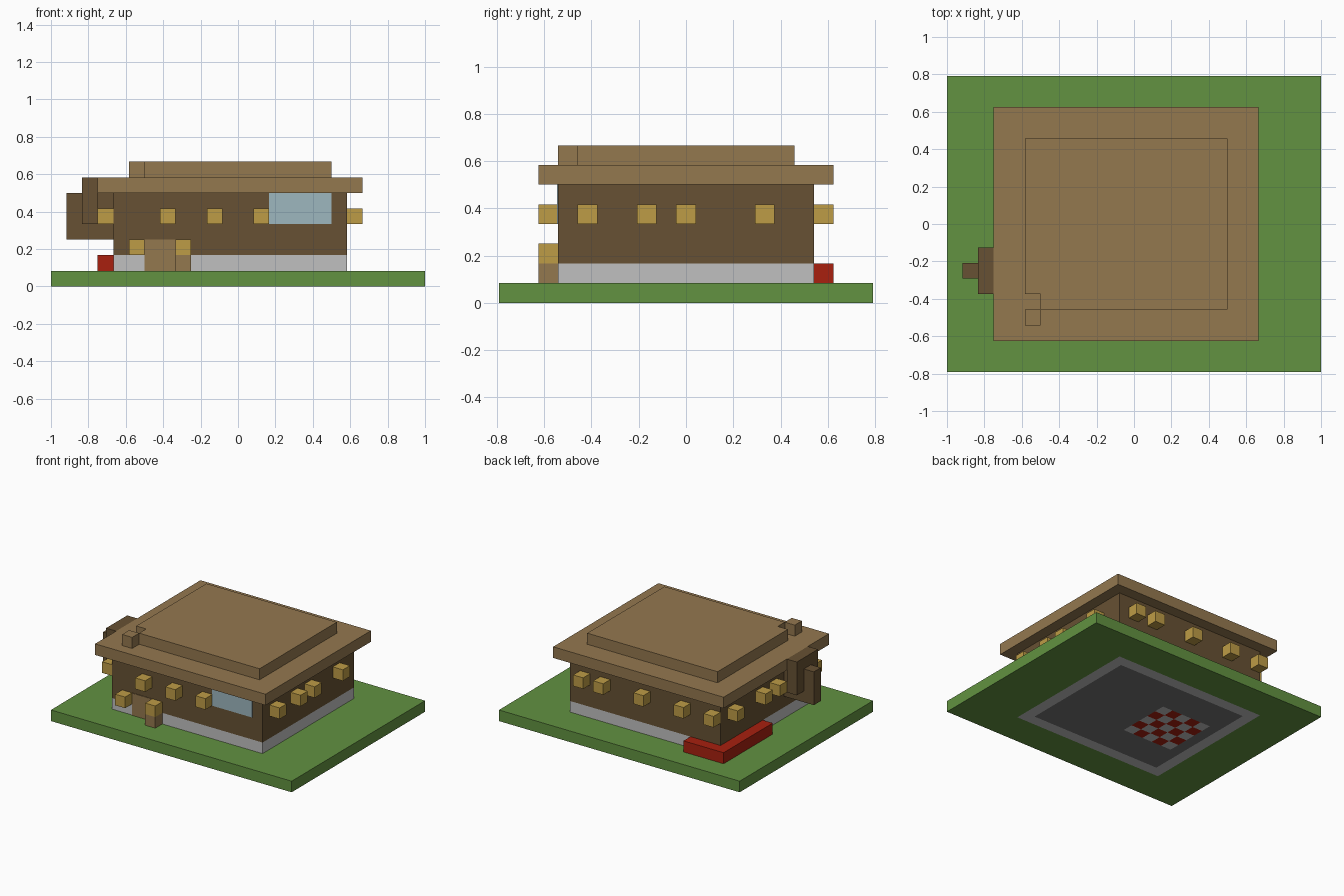
import bpy
import bmesh
from mathutils import Matrix, Vector

U = 1 / 12            # edge of one building block
NX, NY = 24, 19       # plot size in blocks

if "Cube" in bpy.data.objects:
    bpy.data.objects.remove(bpy.data.objects["Cube"], do_unlink=True)


def linear(c):
    c /= 255
    return c / 12.92 if c <= 0.04045 else ((c + 0.055) / 1.055) ** 2.4


def material(name, *rgb):
    colour = [linear(c) for c in rgb] + [1]
    mat = bpy.data.materials.new(name)
    mat.use_nodes = True
    mat.diffuse_color = colour
    mat.node_tree.nodes["Principled BSDF"].inputs["Base Color"].default_value = colour
    return mat


GRASS = material("grass green", 98, 146, 65)
STONE = material("light stone", 192, 192, 192)
FLOOR = material("dark floor", 114, 114, 114)
RED = material("red", 168, 32, 15)
WOOD = material("dark wood", 103, 81, 51)
ROOF = material("light wood", 148, 120, 79)
GOLD = material("lamp gold", 190, 156, 70)
GLASS = material("pale glass", 158, 183, 191)


def place(i, j, k):
    """Block coordinates to world position."""
    return Vector(((i - NX / 2) * U, (j - NY / 2) * U, k * U))


def finish(name, bm, *mats):
    bmesh.ops.recalc_face_normals(bm, faces=bm.faces)
    mesh = bpy.data.meshes.new(name)
    bm.to_mesh(mesh)
    bm.free()
    for mat in mats:
        mesh.materials.append(mat)
    obj = bpy.data.objects.new(name, mesh)
    bpy.context.collection.objects.link(obj)
    return obj


def box(name, mat, low, high):
    """Box spanning two corners in block coordinates."""
    a, b = place(*low), place(*high)
    bm = bmesh.new()
    bmesh.ops.create_cube(bm, size=1, matrix=Matrix.Translation((a + b) / 2)
                          @ Matrix.Diagonal((*(b - a), 1)))
    return finish(name, bm, mat)


def block(name, mat, i, j, k):
    return box(name, mat, (i, j, k), (i + 1, j + 1, k + 1))


# Plot slab: grass with the house floor and a chequered rug set into its underside
bm = bmesh.new()
bmesh.ops.create_grid(bm, x_segments=NX, y_segments=NY, size=0.5,
                      matrix=Matrix.Diagonal((NX * U, NY * U, 1, 1)))
top = bmesh.ops.extrude_face_region(bm, geom=bm.faces[:], use_keep_orig=True)
bmesh.ops.translate(bm, vec=(0, 0, U),
                    verts=[g for g in top["geom"] if isinstance(g, bmesh.types.BMVert)])
for f in bm.faces:
    c = f.calc_center_median()
    if c.z > 0.001:
        continue
    i, j = int(c.x / U + NX / 2), int(c.y / U + NY / 2)
    if 6 <= i < 11 and 7 <= j < 12:
        f.material_index = 1 if (i + j) % 2 else 3
    elif 5 <= i < 18 and 4 <= j < 15:
        f.material_index = 2
    elif 4 <= i < 19 and 3 <= j < 16:
        f.material_index = 1
finish("plot", bm, GRASS, STONE, FLOOR, RED)

# House body
box("foundation", STONE, (4, 3, 1), (19, 16, 2))
box("walls", WOOD, (4, 3, 2), (19, 16, 6))
box("roof_eaves", ROOF, (3, 2, 6), (20, 17, 7))

# Upper roof, with one front corner block moved forward as a stub
box("roof_top", ROOF, (6, 4, 7), (18, 15, 8))
box("roof_top_edge", ROOF, (5, 5, 7), (6, 15, 8))
block("roof_stub", ROOF, 5, 3, 7)

# Door and window plates on the front
T = 0.05
box("door", ROOF, (6, 3 - T, 1), (8, 3, 3))
box("window", GLASS, (14, 3 - T, 4), (18, 3, 6))

# Lamps around the walls
for i in (7, 10, 13):
    block("front_lamp", GOLD, i, 2, 4)
for i in (4, 7, 11, 15, 17):
    block("back_lamp", GOLD, i, 16, 4)
for j in (4, 7, 9, 13):
    block("left_lamp", GOLD, 19, j, 4)
for j in (3, 8, 10, 14):
    block("right_lamp", GOLD, 3, j, 4)

# Door lamps, one of them on a post
for i in (5, 8):
    block("door_lamp", GOLD, i, 2, 2)
block("lamp_post", ROOF, 8, 2, 1)

# Red bed wrapping the back corner
box("flower_bed_side", RED, (3, 10, 1), (4, 17, 2))
box("flower_bed_back", RED, (4, 16, 1), (7, 17, 2))

# Side bracket on the wall
box("bracket_stem", WOOD, (1, 6, 3), (4, 7, 6))
box("bracket_panel", WOOD, (2, 5, 4), (3, 8, 7))
